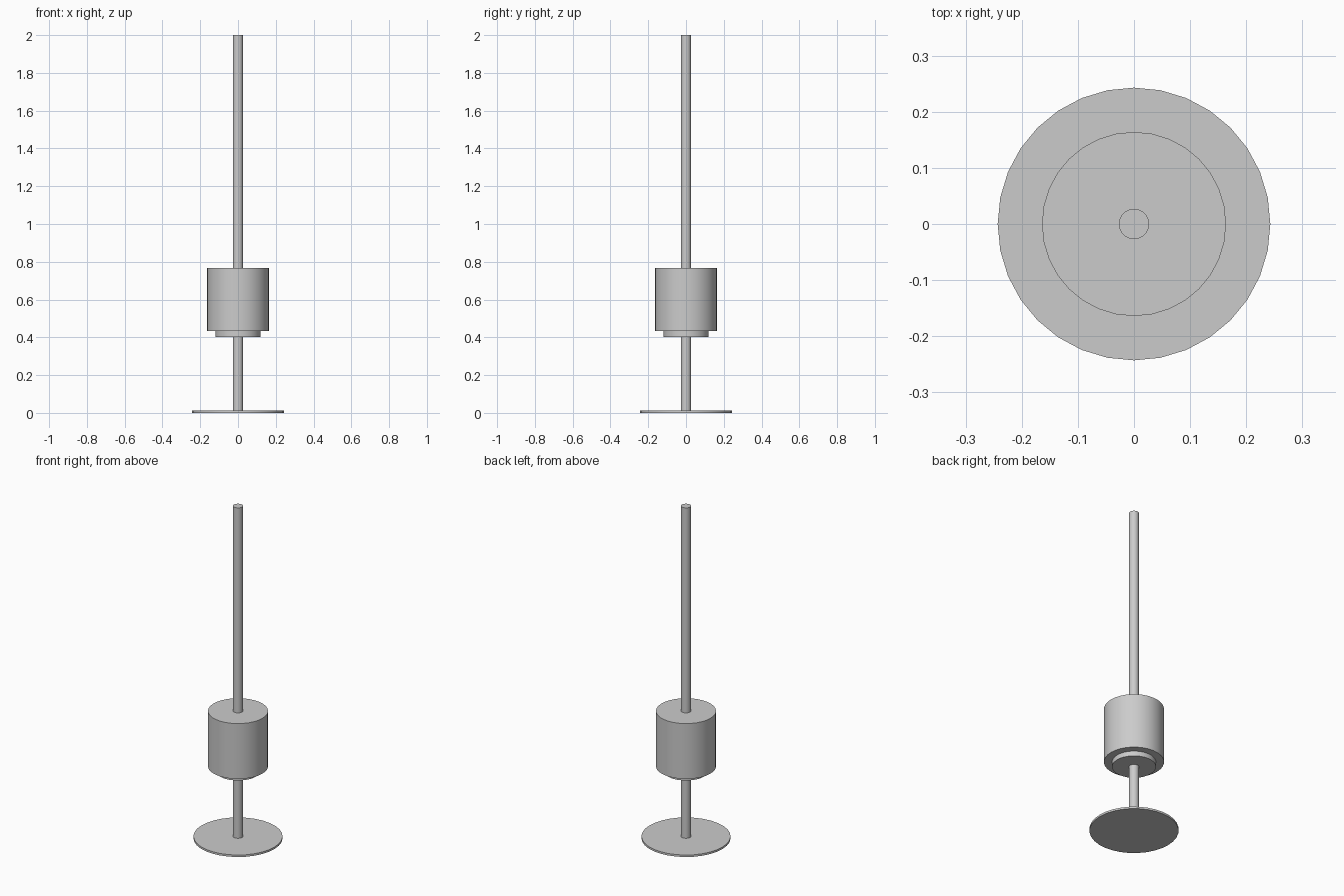
import bpy
import math

cube = bpy.data.objects.get("Cube")
if cube:
    bpy.data.objects.remove(cube, do_unlink=True)

# Single plain grey material
GREY = (0.6, 0.6, 0.6, 1.0)
grey = bpy.data.materials.new("plain_grey")
grey.use_nodes = True
grey.diffuse_color = GREY
grey.node_tree.nodes["Principled BSDF"].inputs["Base Color"].default_value = GREY


def cylinder(name, radius, bottom, top):
    """Upright capped cylinder centred on the z axis."""
    bpy.ops.mesh.primitive_cylinder_add(
        vertices=32, radius=radius, depth=top - bottom,
        location=(0, 0, (bottom + top) / 2))
    part = bpy.context.object
    part.name = name
    part.data.materials.append(grey)
    bpy.ops.object.shade_smooth_by_angle(angle=math.radians(30))
    return part


# Thin foot disc
cylinder("base_disc", 0.243, 0.0, 0.012)

# Long central rod, starting inside the disc
cylinder("rod", 0.027, 0.005, 2.0)

# Collar under the drum
cylinder("collar", 0.12, 0.403, 0.435)

# Main drum
cylinder("drum", 0.164, 0.433, 0.766)
